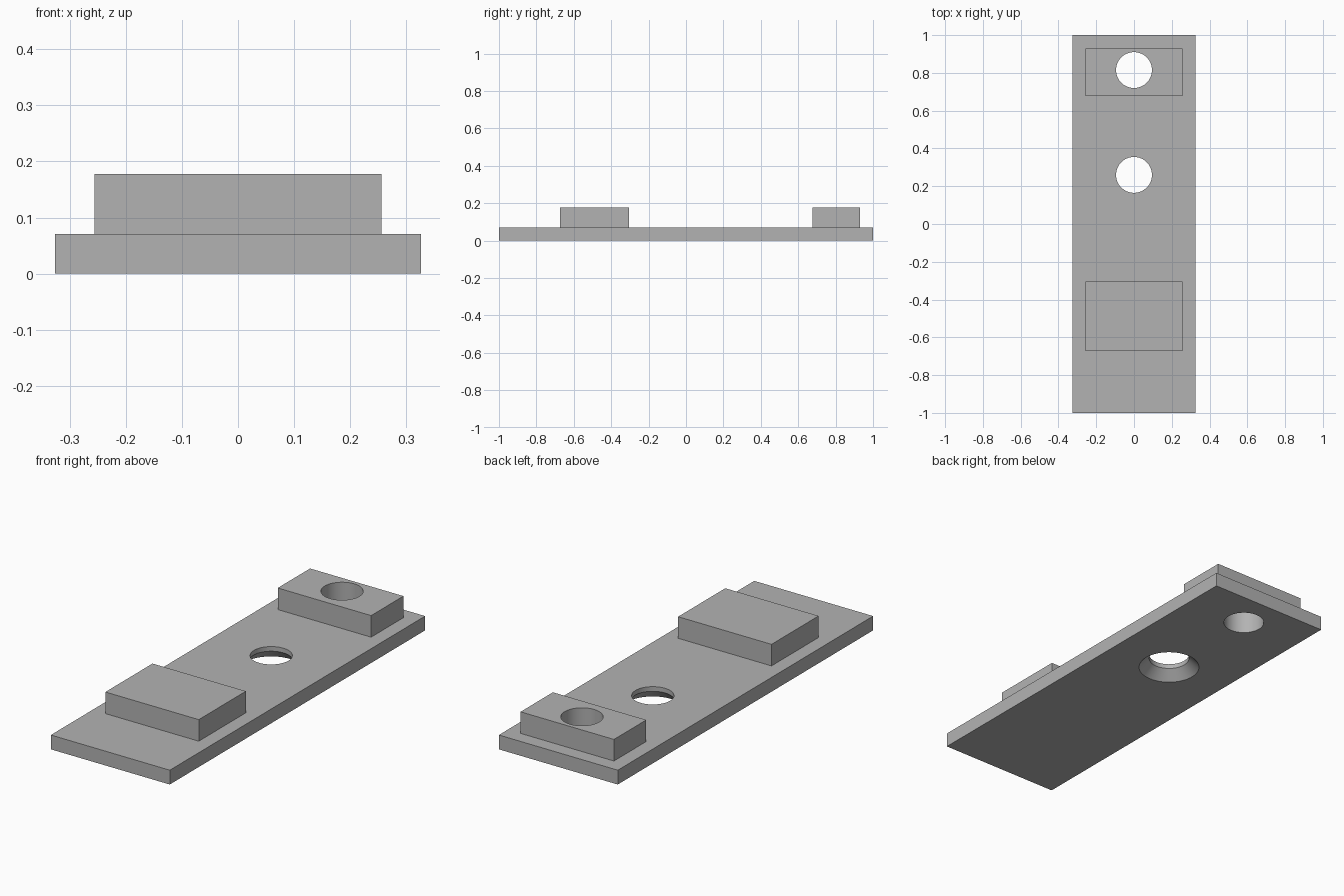
import bpy

cube = bpy.data.objects.get("Cube")
if cube:
    bpy.data.objects.remove(cube, do_unlink=True)

grey = bpy.data.materials.new("plain_grey")
grey.use_nodes = True
COLOR = (0.45, 0.45, 0.45, 1)
grey.diffuse_color = COLOR
grey.node_tree.nodes["Principled BSDF"].inputs["Base Color"].default_value = COLOR

PLATE_TOP, BLOCK_TOP = 0.071, 0.178
HOLE_R, SINK_R, SINK_DEPTH = 0.095, 0.143, 0.048


def box(name, half_width, y0, y1, z0, z1):
    bpy.ops.mesh.primitive_cube_add(size=1, location=(0, (y0 + y1) / 2, (z0 + z1) / 2))
    ob = bpy.context.object
    ob.name = name
    ob.scale = (2 * half_width, y1 - y0, z1 - z0)
    bpy.ops.object.transform_apply(location=False, rotation=False, scale=True)
    ob.data.materials.append(grey)
    return ob


def cutter(name, y, r_low, r_high, z0, z1):
    bpy.ops.mesh.primitive_cone_add(vertices=64, radius1=r_low, radius2=r_high,
                                    depth=z1 - z0, location=(0, y, (z0 + z1) / 2))
    ob = bpy.context.object
    ob.name = name
    ob.data.materials.append(grey)
    ob.hide_render = True
    return ob


def cut(target, tools):
    bpy.ops.object.select_all(action="DESELECT")
    target.select_set(True)
    bpy.context.view_layer.objects.active = target
    for tool in tools:
        mod = target.modifiers.new("hole", "BOOLEAN")
        mod.operation, mod.solver, mod.object = "DIFFERENCE", "EXACT", tool
        bpy.ops.object.modifier_apply(modifier=mod.name)
    bpy.ops.object.shade_smooth_by_angle()


# Base plate and the two raised blocks
plate = box("base_plate", 0.326, -1, 1, 0, PLATE_TOP)
front_block = box("front_block", 0.256, -0.673, -0.304, PLATE_TOP, BLOCK_TOP)
back_block = box("back_block", 0.256, 0.677, 0.93, PLATE_TOP, BLOCK_TOP)

# Through holes, and the countersink under the middle one
back_hole = cutter("back_hole_cutter", 0.815, HOLE_R, HOLE_R, -0.1, 0.3)
middle_hole = cutter("middle_hole_cutter", 0.26, HOLE_R, HOLE_R, -0.1, 0.3)
overshoot = 0.02
countersink = cutter("countersink_cutter", 0.26, SINK_R + overshoot, HOLE_R,
                     -overshoot, SINK_DEPTH)

cut(plate, [back_hole, middle_hole, countersink])
cut(back_block, [back_hole])

for tool in (back_hole, middle_hole, countersink):
    bpy.data.objects.remove(tool, do_unlink=True)
